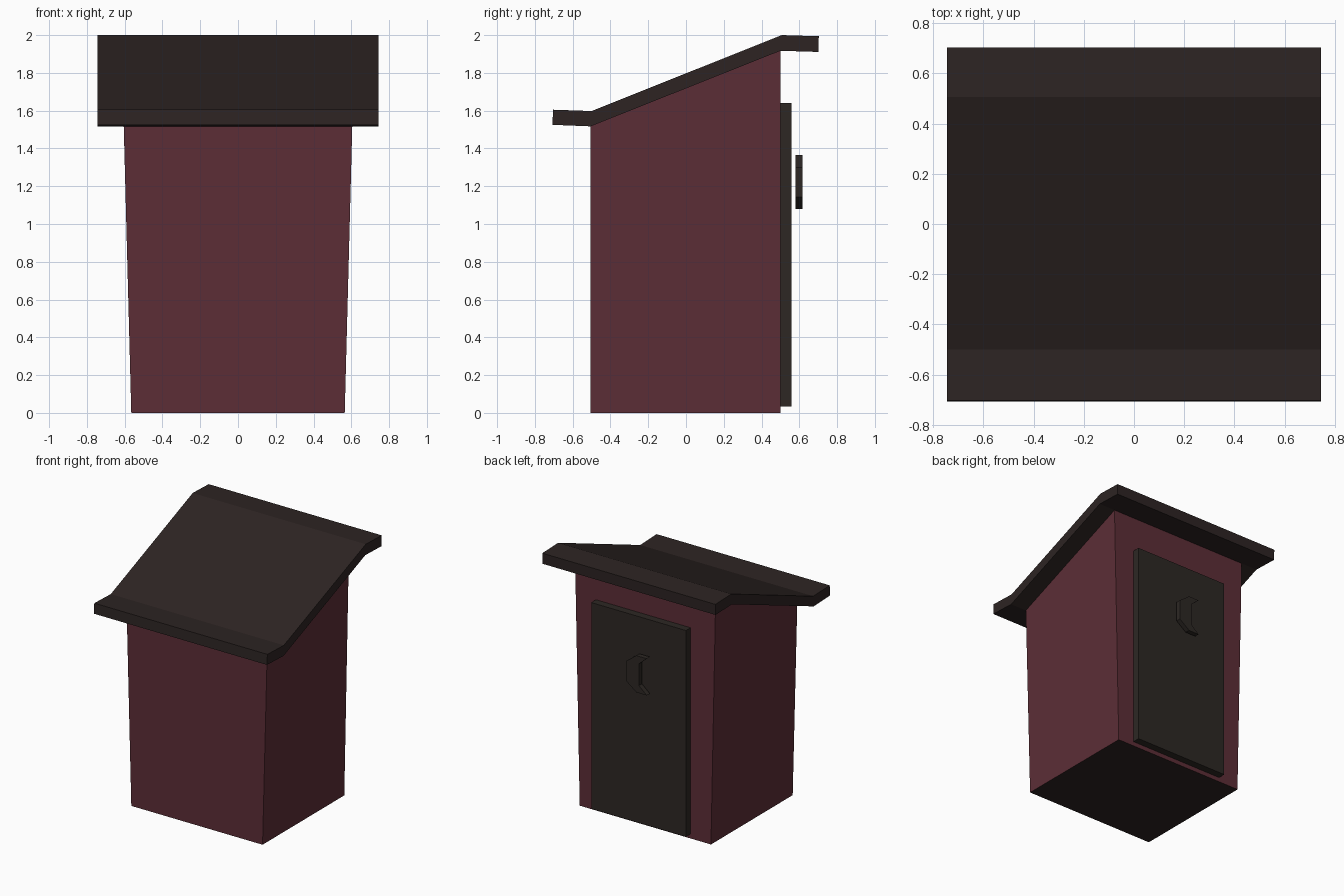
import bpy
import bmesh

if "Cube" in bpy.data.objects:
    bpy.data.objects.remove(bpy.data.objects["Cube"])


def material(name, rgb):
    m = bpy.data.materials.new(name)
    m.diffuse_color = (*rgb, 1.0)
    m.use_nodes = True
    m.node_tree.nodes["Principled BSDF"].inputs["Base Color"].default_value = m.diffuse_color
    return m


RED = material("dark red paint", (0.107, 0.027, 0.037))
ROOF = material("dark brown roofing", (0.026, 0.0175, 0.0165))
WOOD = material("dark door wood", (0.026, 0.0205, 0.0175))


def finish(name, bm, mats):
    bmesh.ops.recalc_face_normals(bm, faces=bm.faces[:])
    me = bpy.data.meshes.new(name)
    bm.to_mesh(me)
    bm.free()
    for m in mats:
        me.materials.append(m)
    ob = bpy.data.objects.new(name, me)
    bpy.context.collection.objects.link(ob)
    return ob


def extrude(bm, points, offset):
    # Turn a closed outline into a solid by pushing it along offset
    face = bm.faces.new([bm.verts.new(p) for p in points])
    res = bmesh.ops.extrude_face_region(bm, geom=[face], use_keep_orig=True)
    verts = [g for g in res["geom"] if isinstance(g, bmesh.types.BMVert)]
    bmesh.ops.translate(bm, verts=verts, vec=offset)


# Walls: sloped-top profile, narrower at the base, dark floor and top
bm = bmesh.new()
profile = [(-0.505, 0), (0.5, 0), (0.5, 1.918), (-0.505, 1.518)]
extrude(bm, [(-0.605, y, z) for y, z in profile], (1.21, 0, 0))
for v in bm.verts:
    if v.co.z < 0.1:
        v.co.x *= 0.565 / 0.605
bmesh.ops.recalc_face_normals(bm, faces=bm.faces[:])
for f in bm.faces:
    f.material_index = 1 if abs(f.normal.z) > 0.5 else 0
finish("walls", bm, [RED, ROOF])

# Roof: bent slab with level eaves
bm = bmesh.new()
profile = [(-0.708, 1.525), (-0.505, 1.517), (0.5, 1.917), (0.701, 1.911),
           (0.703, 1.994), (0.507, 2.0), (-0.5, 1.598), (-0.703, 1.605)]
extrude(bm, [(-0.745, y, z) for y, z in profile], (1.49, 0, 0))
finish("roof", bm, [ROOF])

# Door: plain slab on the high wall
bm = bmesh.new()
outline = [(-0.39, 0.035), (0.425, 0.035), (0.425, 1.64), (-0.39, 1.64)]
extrude(bm, [(x, 0.5, z) for x, z in outline], (0, 0.058, 0))
finish("door", bm, [WOOD])

# Crescent moon standing just off the door
bm = bmesh.new()
half = [(-0.095, 0.143), (-0.005, 0.143), (0.082, 0.078)]
outline = half + [(x, -z) for x, z in reversed(half)]
outline += [(-0.028, -0.085), (-0.028, 0.085)]
extrude(bm, [(x, 0.58, 1.222 + z) for x, z in outline], (0, 0.038, 0))
finish("door_moon", bm, [WOOD])
